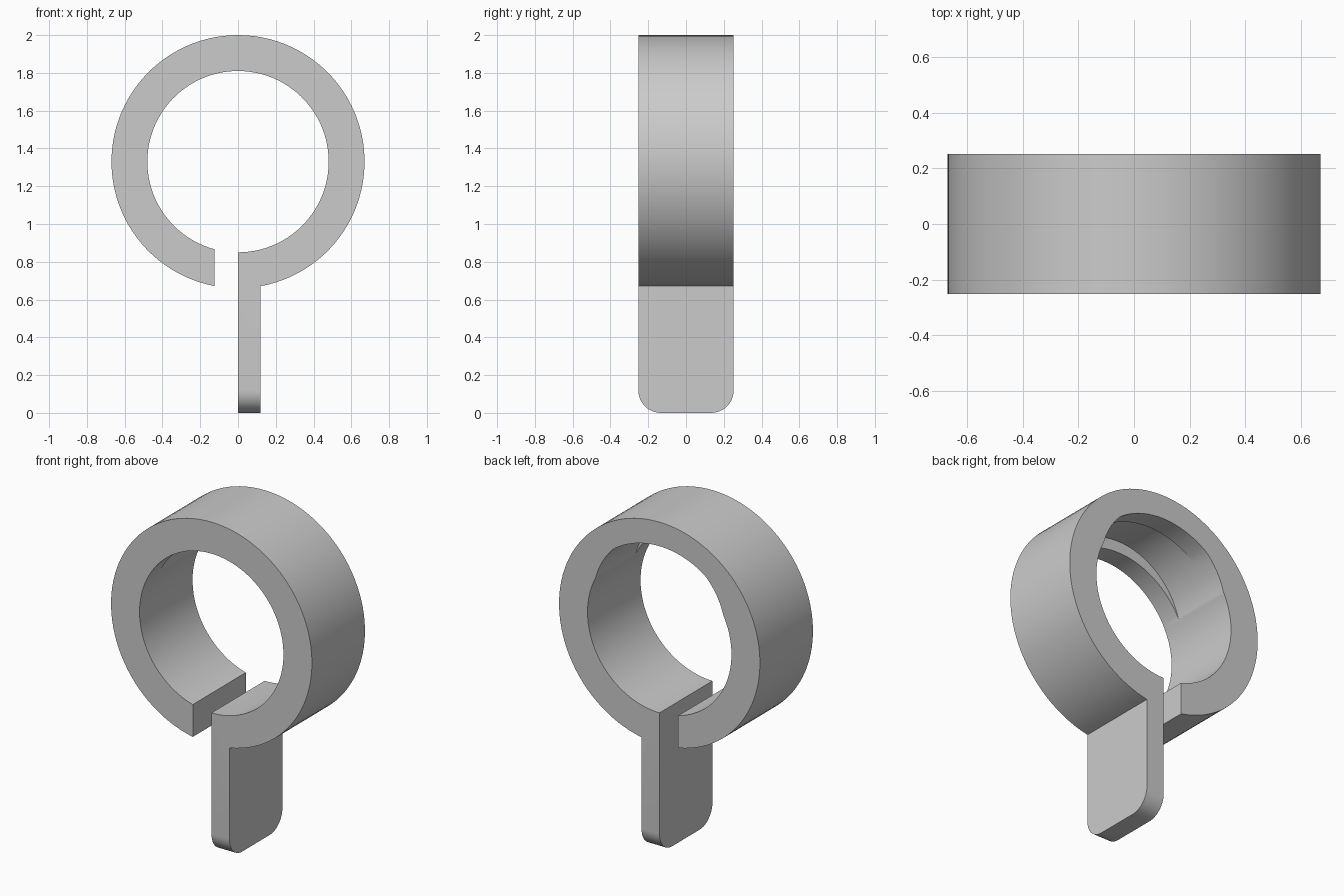
import bpy, bmesh, math
from math import sin, cos, asin, pi

if "Cube" in bpy.data.objects:
    bpy.data.objects.remove(bpy.data.objects["Cube"])

CZ, R_OUT, R_IN, HALF = 1.33, 0.67, 0.48, 0.2525
GAP, TAB = -0.125, 0.12

grey = bpy.data.materials.new("light grey")
grey.use_nodes = True
grey.diffuse_color = (0.6, 0.6, 0.6, 1)
grey.node_tree.nodes["Principled BSDF"].inputs["Base Color"].default_value = (0.6, 0.6, 0.6, 1)


def arc(r, a0, a1, n=96, up=0.0):
    """Points on an arc, angles measured counter-clockwise from straight down."""
    return [(r * sin(a0 + (a1 - a0) * i / n), CZ + up - r * cos(a0 + (a1 - a0) * i / n))
            for i in range(n + 1)]


def extrude(name, outline, y0, y1, corner=0.0):
    """Extrude an x-z outline along y, optionally rounding the lowest corners."""
    bm = bmesh.new()
    face = bm.faces.new([bm.verts.new((x, y0, z)) for x, z in outline])
    new = bmesh.ops.extrude_face_region(bm, geom=[face])["geom"]
    bmesh.ops.translate(bm, vec=(0, y1 - y0, 0),
                        verts=[v for v in new if isinstance(v, bmesh.types.BMVert)])
    if corner:
        low = [e for e in bm.edges if all(v.co.z < 0.001 for v in e.verts)
               and abs(e.verts[0].co.y - e.verts[1].co.y) < 0.001]
        bmesh.ops.bevel(bm, geom=low, offset=corner, segments=12, profile=0.5, affect='EDGES')
    bmesh.ops.recalc_face_normals(bm, faces=bm.faces)
    mesh = bpy.data.meshes.new(name)
    bm.to_mesh(mesh)
    bm.free()
    mesh.materials.append(grey)
    ob = bpy.data.objects.new(name, mesh)
    bpy.context.collection.objects.link(ob)
    return ob


# Split ring with a straight tab below one end
outline = arc(R_OUT, asin(TAB / R_OUT), 2 * pi + asin(GAP / R_OUT))
outline += arc(R_IN, 2 * pi + asin(GAP / R_IN), 0)
outline += [(0, 0), (TAB, 0)]
ring = extrude("split_ring_with_tab", outline, -HALF, HALF, corner=0.12)

# Raised pocket inside the bore, partly closed by a lip at the back
POCKET_R, POCKET_UP, LIP_R = 0.44, 0.11, 0.525
pocket = arc(POCKET_R, 0, 2 * pi, up=POCKET_UP)[:-1]
opening = []
for x, z in pocket:
    k = min(1, LIP_R / math.hypot(x, z - CZ))
    opening.append((x * k, CZ + (z - CZ) * k))
cutters = [extrude("pocket_cutter", pocket, -0.13, 0.13),
           extrude("opening_cutter", opening, 0.1, HALF + 0.1)]
for cutter in cutters:
    cutter.hide_render = True
    cutter.hide_viewport = True
    mod = ring.modifiers.new(cutter.name, 'BOOLEAN')
    mod.operation = 'DIFFERENCE'
    mod.solver = 'EXACT'
    mod.object = cutter

# Apply the cuts, remove the cutters and shade
bpy.context.view_layer.objects.active = ring
ring.select_set(True)
for mod in list(ring.modifiers):
    bpy.ops.object.modifier_apply(modifier=mod.name)
for cutter in cutters:
    bpy.data.objects.remove(cutter)
bpy.ops.object.shade_smooth_by_angle(angle=math.radians(25))
